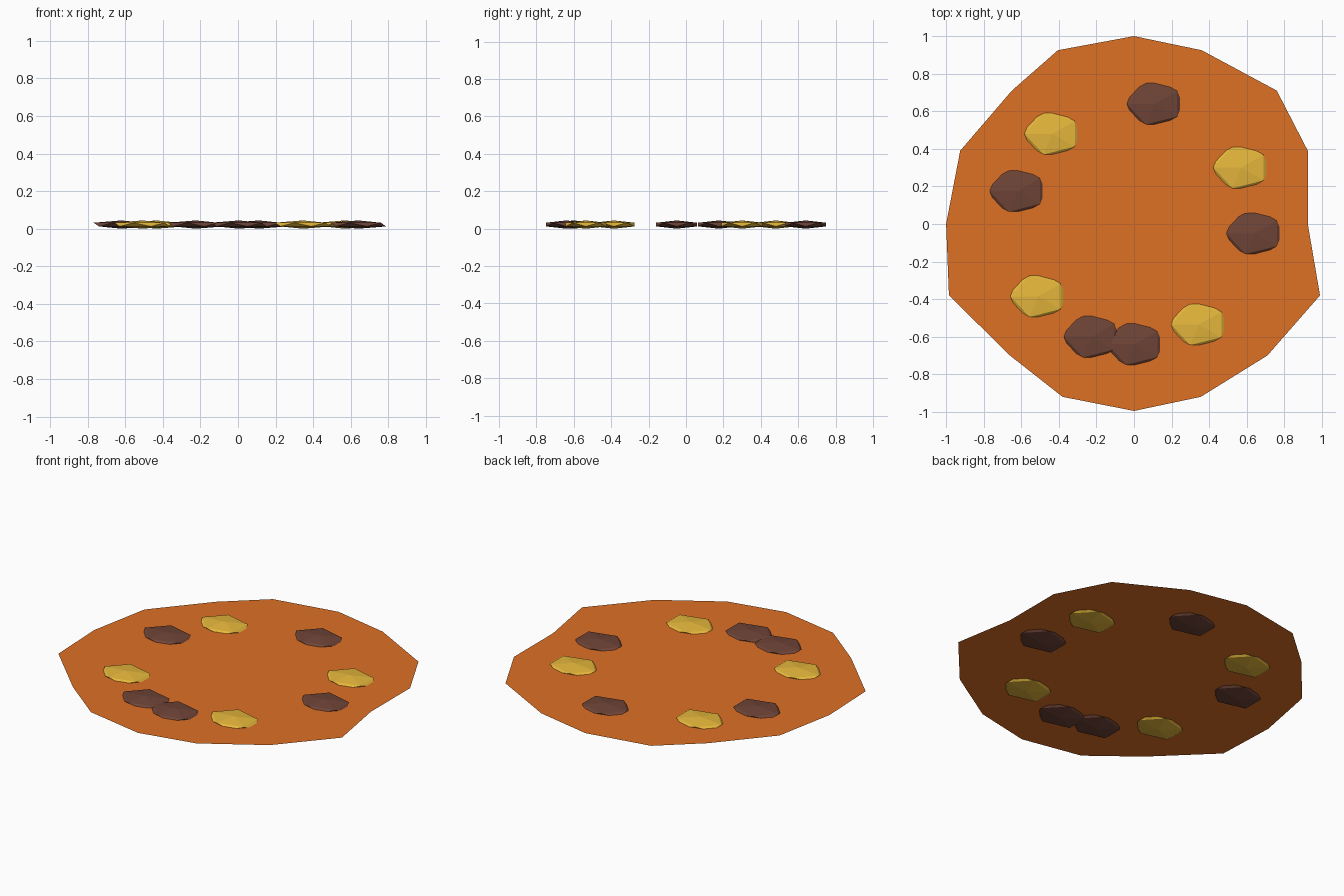
import bpy, bmesh, math

if "Cube" in bpy.data.objects:
    bpy.data.objects.remove(bpy.data.objects["Cube"])

def material(name, rgb):
    m = bpy.data.materials.new(name)
    m.diffuse_color = (*rgb, 1)
    m.use_nodes = True
    m.node_tree.nodes["Principled BSDF"].inputs["Base Color"].default_value = m.diffuse_color
    return m

orange = material("orange", (0.73, 0.16, 0.018))
brown = material("brown", (0.16, 0.058, 0.038))
yellow = material("yellow", (0.80, 0.48, 0.045))
Z = 0.022

# Thin irregular 16-sided slice
outline = [(0, 1), (-.405, .925), (-.65, .71), (-.925, .39), (-1, 0), (-.985, -.38),
           (-.66, -.70), (-.38, -.92), (0, -.995), (.355, -.92), (.71, -.70),
           (.99, -.38), (.925, 0), (.925, .39), (.76, .71), (.36, .925)]
mesh = bpy.data.meshes.new("flat_base")
bm = bmesh.new()
bm.faces.new([bm.verts.new((x, y, Z)) for x, y in outline])
bm.to_mesh(mesh)
bm.free()
mesh.materials.append(orange)
bpy.context.collection.objects.link(bpy.data.objects.new("flat_base", mesh))

# Flattened low-poly toppings set through the slice
def topping(name, x, y, mat):
    bpy.ops.mesh.primitive_ico_sphere_add(subdivisions=1, radius=1, location=(x, y, Z),
                                          rotation=(0, 0, math.pi))
    ob = bpy.context.object
    ob.name = name
    ob.scale = (0.166, 0.129, 0.022)
    ob.data.materials.append(mat)

for x, y in [(.11, .64), (-.62, .175), (-.225, -.60), (0.005, -.64), (.64, -.05)]:
    topping("brown_topping", x, y, brown)
for x, y in [(-.435, .48), (-.51, -.385), (.345, -.535), (.57, .30)]:
    topping("yellow_topping", x, y, yellow)
